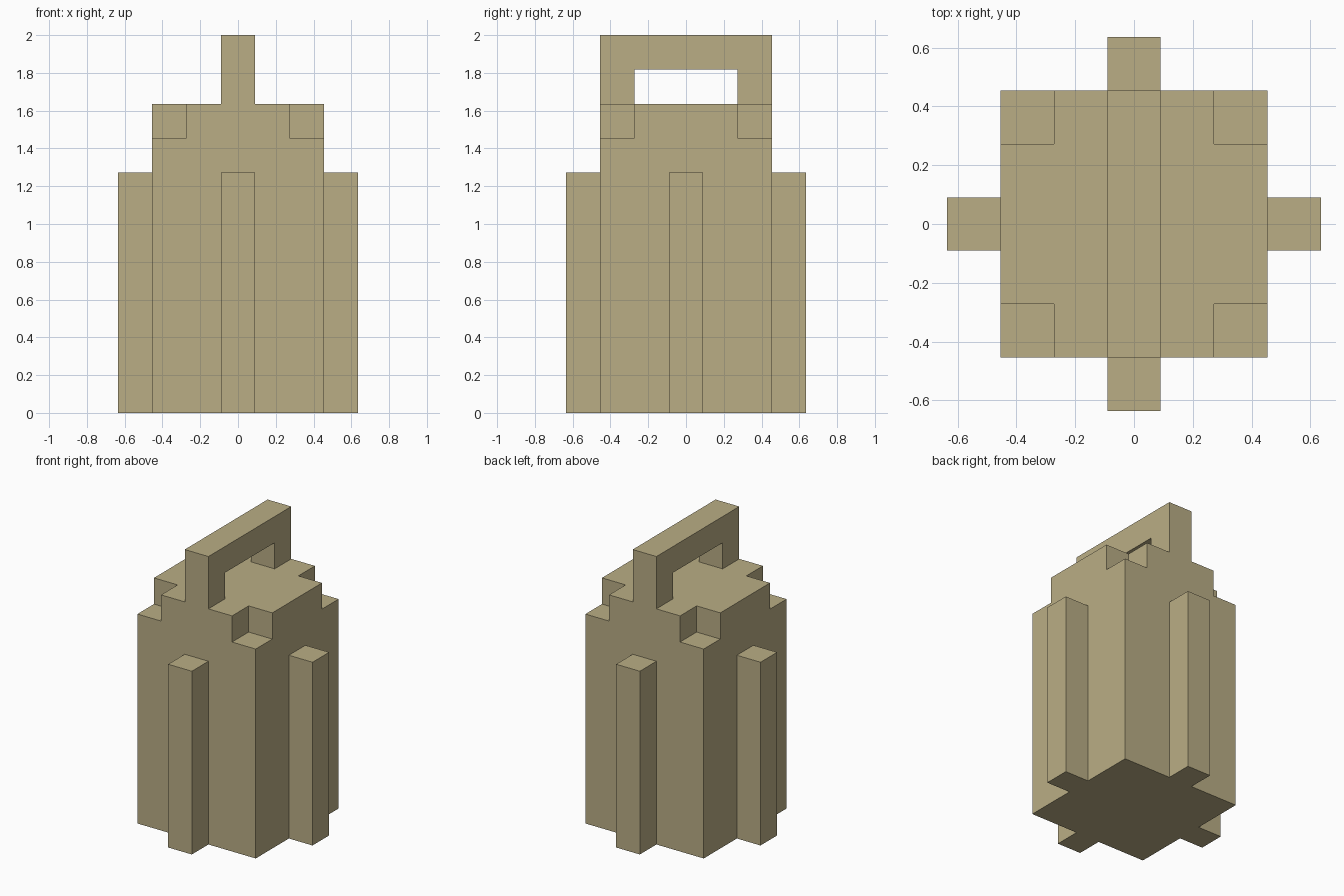
import bpy
import bmesh
from mathutils import Matrix, Vector

default = bpy.data.objects.get("Cube")
if default:
    bpy.data.objects.remove(default, do_unlink=True)

U = 2 / 11  # module: the whole model is eleven modules tall

khaki = bpy.data.materials.new("khaki")
khaki.use_nodes = True
COLOUR = (0.491, 0.423, 0.235, 1)
khaki.diffuse_color = COLOUR
khaki.node_tree.nodes["Principled BSDF"].inputs["Base Color"].default_value = COLOUR


def finish(name, bm):
    """Scale modules to units and turn the bmesh into an object."""
    bmesh.ops.scale(bm, vec=(U, U, U), verts=bm.verts)
    bmesh.ops.recalc_face_normals(bm, faces=bm.faces)
    mesh = bpy.data.meshes.new(name)
    bm.to_mesh(mesh)
    bm.free()
    mesh.materials.append(khaki)
    obj = bpy.data.objects.new(name, mesh)
    bpy.context.collection.objects.link(obj)
    return obj


def box(size, centre):
    bm = bmesh.new()
    matrix = Matrix.Translation(centre) @ Matrix.Diagonal((*size, 1))
    bmesh.ops.create_cube(bm, size=1, matrix=matrix)
    return bm


# Body: square block whose top rises one module, except at the four corners
body = box((5, 5, 8), (0, 0, 4))
for axis in (Vector((1, 0, 0)), Vector((0, 1, 0))):
    for side in (-1.5, 1.5):
        bmesh.ops.bisect_plane(body, geom=body.verts[:] + body.edges[:] + body.faces[:],
                               plane_co=axis * side, plane_no=axis)
raised = []
for face in body.faces:
    c = face.calc_center_median()
    if c.z > 7.9 and min(abs(c.x), abs(c.y)) < 1.5:
        raised.append(face)
result = bmesh.ops.extrude_face_region(body, geom=raised)
bmesh.ops.translate(body, vec=(0, 0, 1),
                    verts=[v for v in result["geom"] if isinstance(v, bmesh.types.BMVert)])
leftover = [f for f in raised if f.is_valid]
if leftover:
    bmesh.ops.delete(body, geom=leftover, context='FACES')
bmesh.ops.dissolve_limit(body, angle_limit=0.01, verts=body.verts[:], edges=body.edges[:])
finish("body", body)

# Ribs: one upright bar in the middle of each side
for name, x, y in (("left_rib", 3, 0), ("right_rib", -3, 0),
                   ("front_rib", 0, -3), ("back_rib", 0, 3)):
    finish(name, box((1, 1, 7), (x, y, 3.5)))

# Handle: arch profile in the side plane, extruded across its thickness
handle = bmesh.new()
arch = [(-2.5, 9), (-2.5, 11), (2.5, 11), (2.5, 9),
        (1.5, 9), (1.5, 10), (-1.5, 10), (-1.5, 9)]
profile = handle.faces.new([handle.verts.new((-0.5, y, z)) for y, z in arch])
result = bmesh.ops.extrude_face_region(handle, geom=[profile], use_keep_orig=True)
bmesh.ops.translate(handle, vec=(1, 0, 0),
                    verts=[v for v in result["geom"] if isinstance(v, bmesh.types.BMVert)])
finish("handle", handle)
